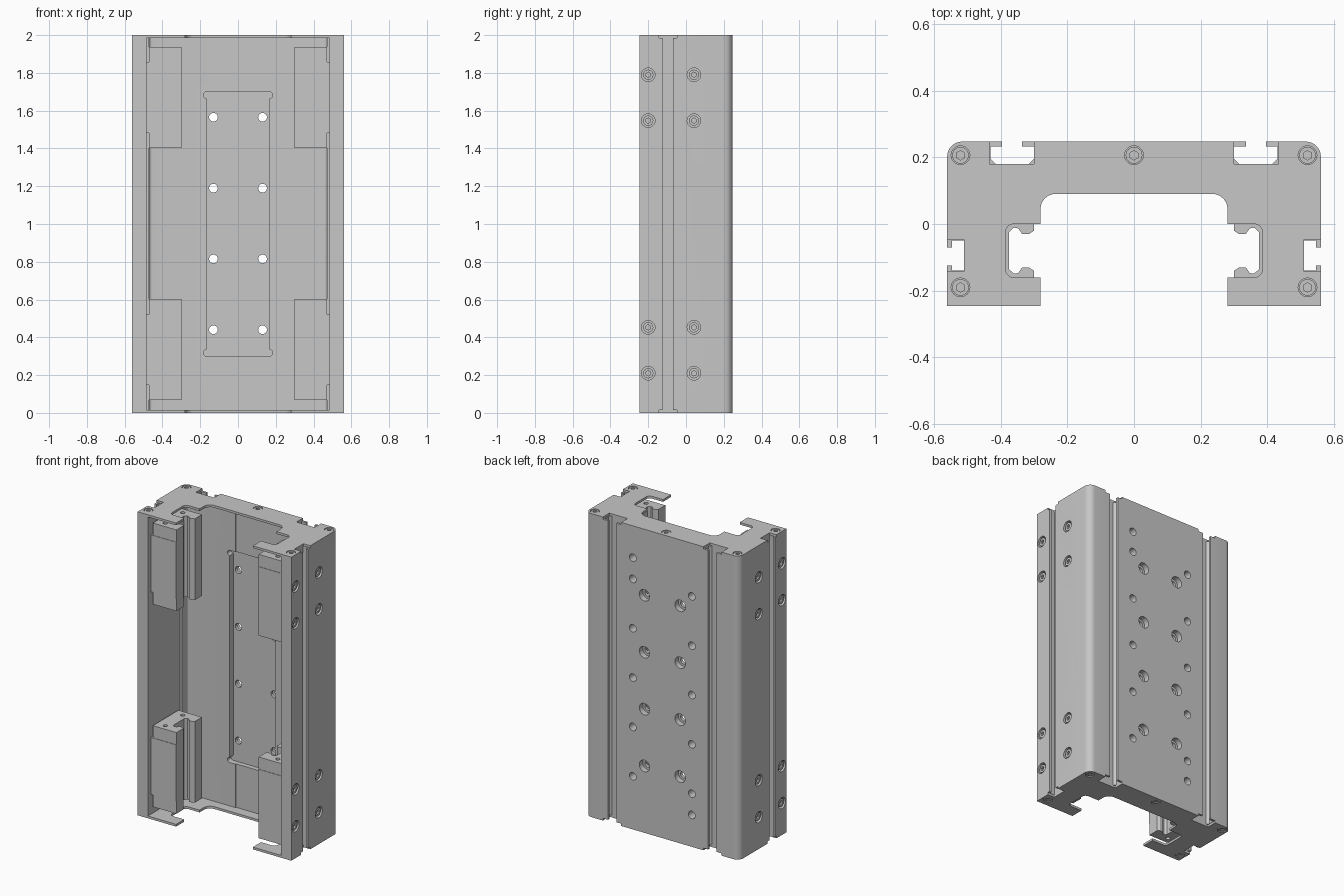
import bpy, bmesh
from math import cos, sin, radians
from mathutils import Matrix, Vector

cube = bpy.data.objects.get("Cube")
if cube:
    bpy.data.objects.remove(cube, do_unlink=True)

grey = bpy.data.materials.new("satin grey metal")
grey.use_nodes = True
grey.diffuse_color = (0.57, 0.57, 0.57, 1)
grey.node_tree.nodes["Principled BSDF"].inputs["Base Color"].default_value = grey.diffuse_color


def make(name, bm):
    bmesh.ops.recalc_face_normals(bm, faces=bm.faces)
    me = bpy.data.meshes.new(name)
    bm.to_mesh(me)
    bm.free()
    me.materials.append(grey)
    ob = bpy.data.objects.new(name, me)
    bpy.context.collection.objects.link(ob)
    return ob


def activate(ob):
    bpy.ops.object.select_all(action='DESELECT')
    ob.select_set(True)
    bpy.context.view_layer.objects.active = ob


def prism(bm, pts, z0, z1):
    face = bm.faces.new([bm.verts.new((x, y, z0)) for x, y in pts])
    out = bmesh.ops.extrude_face_region(bm, geom=[face])
    verts = [g for g in out["geom"] if isinstance(g, bmesh.types.BMVert)]
    bmesh.ops.translate(bm, verts=verts, vec=(0, 0, z1 - z0))


def rod(bm, start, direction, length, r, sides=24):
    d = Vector(direction).normalized()
    mid = Vector(start) + d * length / 2
    m = Matrix.Translation(mid) @ d.to_track_quat('Z', 'Y').to_matrix().to_4x4()
    bmesh.ops.create_cone(bm, cap_ends=True, segments=sides, radius1=r,
                          radius2=r, depth=length, matrix=m)


def box(bm, lo, hi):
    lo, hi = Vector(lo), Vector(hi)
    m = Matrix.Translation((lo + hi) / 2) @ Matrix.Diagonal((*(hi - lo), 1))
    bmesh.ops.create_cube(bm, size=1, matrix=m)


def cut(ob, bm):
    tool = make("cutter", bm)
    tool.hide_render = True
    activate(ob)
    mod = ob.modifiers.new("cut", 'BOOLEAN')
    mod.operation, mod.solver, mod.object = 'DIFFERENCE', 'EXACT', tool
    bpy.ops.object.modifier_apply(modifier=mod.name)
    bpy.data.objects.remove(tool, do_unlink=True)


def arc(cx, cy, r, a0, a1, n=8):
    return [(cx + r * cos(radians(a0 + (a1 - a0) * i / n)),
             cy + r * sin(radians(a0 + (a1 - a0) * i / n))) for i in range(n + 1)]


def mirrored(half):
    return half + [(-x, y) for x, y in reversed(half) if x > 0.0001]


# Main channel with T-slots at the back and sides, shouldered inside walls
T = 0.015
BACK = 0.247
FLOOR = 0.19
back_slot = [(.335, BACK), (.335, .232), (.3, .232), (.3, .195), (.315, .18),
             (.415, .18), (.43, .195), (.43, .232), (.395, .232), (.395, BACK)]
side_slot = [(.56, -.07), (.546, -.07), (.546, -.05), (.51, -.05),
             (.51, -.14), (.546, -.14), (.546, -.125), (.56, -.125)]
outer_corner = arc(.515, BACK - .045, .045, 90, 0)
body_half = ([(0, BACK)] + back_slot + outer_corner + side_slot
             + [(.56, -.245), (.485, -.245), (.485, .09), (.47, .09)]
             + arc(.455, .137, .015, 0, 90)
             + [(.125, .152), (.125, .158), (0, .158)])
bm = bmesh.new()
prism(bm, mirrored(body_half), T, 2 - T)
body = make("channel_body", bm)

# Front pocket with relieved corners
bm = bmesh.new()
box(bm, (-.167, .05, .315), (.167, FLOOR, 1.685))
cut(body, bm)
for z in (.318, 1.682):
    bm = bmesh.new()
    box(bm, (-.167, .05, z - .017), (.167, FLOOR, z + .017))
    cut(body, bm)
    bm = bmesh.new()
    for x in (-.167, .167):
        rod(bm, (x, .05, z), (0, 1, 0), FLOOR - .05, .017)
    cut(body, bm)

# Counterbored mounting holes, threaded holes and side bolt recesses
hole_rows = [.44, .815, 1.19, 1.565]
bores, through, sides = bmesh.new(), bmesh.new(), bmesh.new()
for s in (-1, 1):
    for z in hole_rows:
        rod(bores, (s * .13, .3, z), (0, -1, 0), .09, .038)
        rod(through, (s * .13, .3, z), (0, -1, 0), .2, .023)
    for z in [.35, .675, 1, 1.325, 1.65] + [1 + s * .79]:
        rod(bores, (s * .215, .3, z), (0, -1, 0), .11, .025)
bolt_spots = [(s, y, z) for s in (-1, 1) for y in (-.2, .042)
              for z in (.21, .453, 1.547, 1.79)]
for s, y, z in bolt_spots:
    rod(sides, (s * .6, y, z), (-s, 0, 0), .065, .036)
for tool in (bores, through, sides):
    cut(body, tool)

# End plates
plate_half = ([(0, BACK), (.3, BACK), (.3, .18), (.433, .18), (.433, BACK)]
              + outer_corner
              + [(.56, -.047), (.51, -.047), (.51, -.142), (.56, -.142),
                 (.56, -.245), (.28, -.245), (.28, -.16)]
              + arc(.36, -.135, .025, -90, 0) + arc(.36, -.025, .025, 0, 90)
              + [(.28, 0)] + arc(.235, .045, .045, 0, 90) + [(0, .09)])
plate_spots = [(0, .206), (-.52, .206), (.52, .206), (-.52, -.19), (.52, -.19)]
plates = []
for name, z, up in (("bottom_plate", 0, -1), ("top_plate", 2 - T, 1)):
    bm = bmesh.new()
    prism(bm, mirrored(plate_half), z, z + T)
    plate = make(name, bm)
    bm = bmesh.new()
    for x, y in plate_spots:
        rod(bm, (x, y, 1 + up * 1.1), (0, 0, -up), .11, .028)
    cut(plate, bm)
    plates.append(plate)

# Socket screws seated in the recesses
heads, sockets = bmesh.new(), bmesh.new()
for s, y, z in bolt_spots:
    rod(heads, (s * .534, y, z), (s, 0, 0), .02, .027)
    rod(sockets, (s * .542, y, z), (s, 0, 0), .03, .014, 6)
for up in (-1, 1):
    for x, y in plate_spots:
        rod(heads, (x, y, 1 + up * .988), (0, 0, up), .009, .025)
        rod(sockets, (x, y, 1 + up * .991), (0, 0, up), .02, .014, 6)
screws = make("socket_screws", heads)
cut(screws, sockets)

# Bearing blocks bolted to the side walls, symmetric about the rail groove
MID = -.08
lip = [(.3, .06), (.315, .05), (.335, .05), (.347, .067), (.36, .069), (.375, .055)]


def block_profile(side, outer, half_depth):
    upper = [(outer, half_depth), (.3, half_depth)] + lip
    pts = upper + [(x, -y) for x, y in reversed(upper)]
    return [(side * x, MID + y) for x, y in pts]


blocks = []
for s, side in ((1, "left"), (-1, "right")):
    for z0, level in ((.067, "lower"), (1.402, "upper")):
        bm = bmesh.new()
        prism(bm, block_profile(s, .484, .136), z0 + .08, z0 + .455)
        blocks.append(make(f"{level}_{side}_bearing_block", bm))
        for a, end in ((z0, "bottom"), (z0 + .455, "top")):
            bm = bmesh.new()
            prism(bm, block_profile(s, .472, .133), a, a + .08)
            piece = make(f"{level}_{side}_{end}_cap", bm)
            bm = bmesh.new()
            for y in (-.09, .09):
                z = a - .01 if end == "bottom" else a + .06
                rod(bm, (s * .41, MID + y, z), (0, 0, 1), .03, .014, 16)
            cut(piece, bm)
            blocks.append(piece)

for ob in [body, screws] + plates + blocks:
    activate(ob)
    bpy.ops.object.shade_smooth_by_angle(angle=radians(30))
